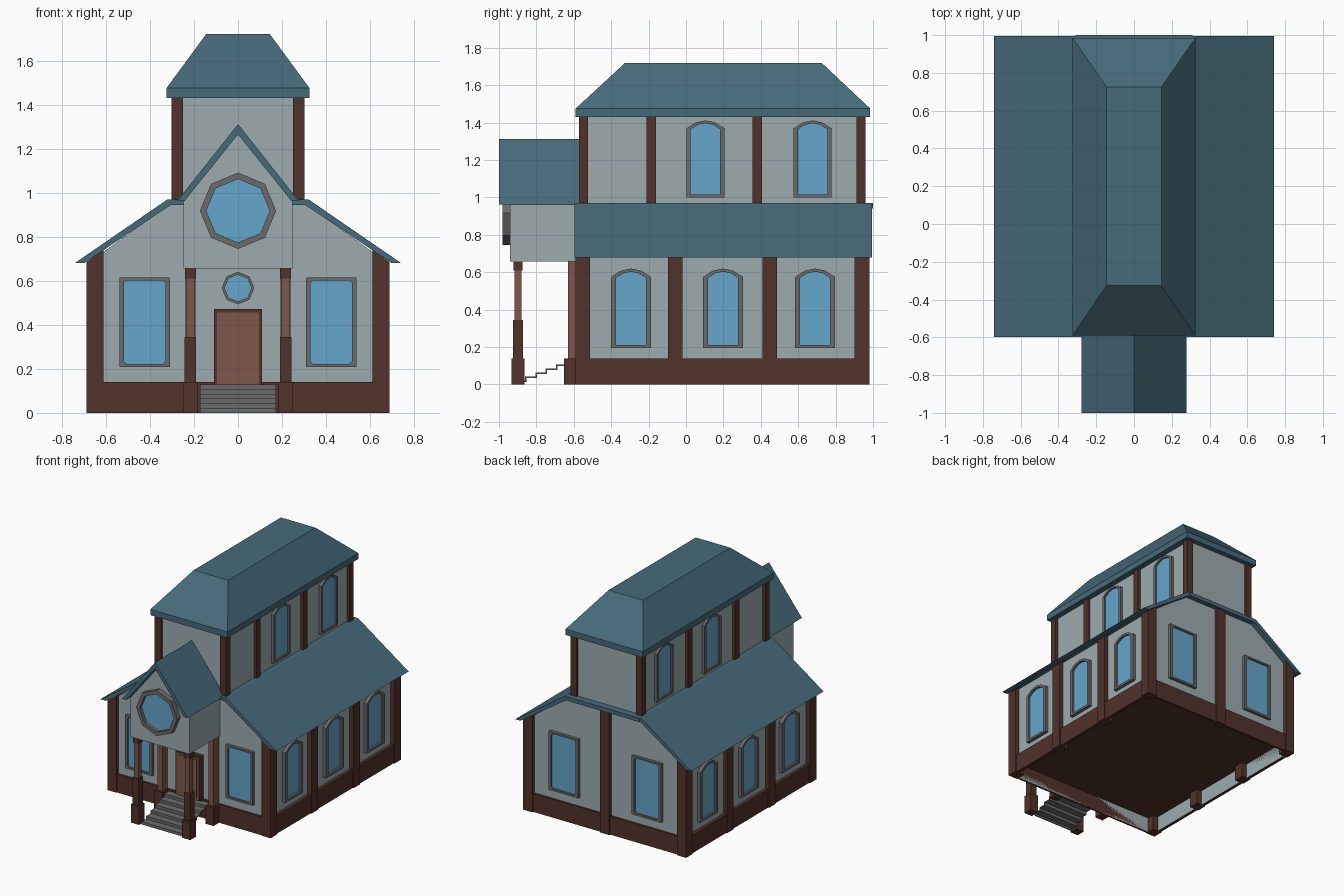
import bpy, bmesh, math

if "Cube" in bpy.data.objects:
    bpy.data.objects.remove(bpy.data.objects["Cube"])

def mat(name, c):
    m = bpy.data.materials.new(name)
    m.diffuse_color = (*c, 1)
    m.use_nodes = True
    m.node_tree.nodes["Principled BSDF"].inputs["Base Color"].default_value = m.diffuse_color
    return m

WALL = mat("pale_wall", (0.34, 0.41, 0.43))
ROOF = mat("slate_blue_roof", (0.062, 0.145, 0.195))
WOOD = mat("dark_wood", (0.085, 0.032, 0.024))
DOOR = mat("light_wood", (0.21, 0.093, 0.07))
STONE = mat("grey_stone", (0.15, 0.145, 0.145))
GLASS = mat("blue_glass", (0.13, 0.38, 0.60))

def finish(bm, name, m):
    bmesh.ops.recalc_face_normals(bm, faces=bm.faces)
    me = bpy.data.meshes.new(name)
    bm.to_mesh(me)
    bm.free()
    me.materials.append(m)
    ob = bpy.data.objects.new(name, me)
    bpy.context.collection.objects.link(ob)
    return ob

def at(p, axis, d):
    return (p[0], d, p[1]) if axis == 'y' else (d, p[0], p[1])

def loft(name, rings, m, open_bottom=False, closed=False):
    """Skin a list of equal-length rings; capped, or joined end to start."""
    bm = bmesh.new()
    vs = [[bm.verts.new(p) for p in r] for r in rings]
    n = len(vs[0])
    pairs = list(zip(vs, vs[1:])) + ([(vs[-1], vs[0])] if closed else [])
    for a, b in pairs:
        for i in range(n):
            j = (i + 1) % n
            bm.faces.new((a[i], a[j], b[j], b[i]))
    if not closed:
        bm.faces.new(vs[0])
        bm.faces.new(vs[-1])
    bmesh.ops.recalc_face_normals(bm, faces=bm.faces)
    if open_bottom:
        low = [f for f in bm.faces if f.normal.z < -0.9]
        bmesh.ops.delete(bm, geom=low, context='FACES_ONLY')
        me_normals = [f.normal.copy() for f in bm.faces]
    return finish(bm, name, m)

def prism(name, pts, axis, a, b, m, **k):
    return loft(name, [[at(p, axis, a) for p in pts], [at(p, axis, b) for p in pts]], m, **k)

def box(name, x0, x1, y0, y1, z0, z1, m):
    return prism(name, [(x0, z0), (x1, z0), (x1, z1), (x0, z1)], 'y', y0, y1, m)

def window(name, outer, inner, axis, wall, out, glass=0.4):
    """Raised frame ring with a pane set inside it."""
    ring = lambda pts, d: [at(p, axis, d) for p in pts]
    loft(name + "_frame", [ring(outer, wall), ring(outer, out), ring(inner, out), ring(inner, wall)],
         STONE, closed=True)
    d = wall + (out - wall) * glass
    prism(name + "_pane", inner, axis, wall, d, GLASS)

def arch(c, hw, z0, spring, top):
    r = top - spring
    return [(c - hw, z0), (c + hw, z0), (c + hw, spring), (c + hw * .5, spring + r * .75),
            (c, top), (c - hw * .5, spring + r * .75), (c - hw, spring)]

def rect(c, hw, z0, z1, k):
    h = hw - k
    return [(c - h, z0), (c + h, z0), (c + hw, z0 + k), (c + hw, z1 - k),
            (c + h, z1), (c - h, z1), (c - hw, z1 - k), (c - hw, z0 + k)]

def octagon(cz, r):
    return [(r * math.sin(i * math.pi / 4), cz + r * math.cos(i * math.pi / 4)) for i in range(8)]

WX, FY, BY = 0.655, -0.57, 0.955   # main wall planes

# main walls, open underneath, with a raised floor
prism("main_walls", [(-WX, 0), (WX, 0), (WX, .70), (.30, .955), (-.30, .955), (-WX, .70)],
      'y', FY, BY, WALL, open_bottom=True)
box("floor", -WX + .003, WX - .003, FY + .003, BY - .003, .115, .125, WOOD)

# plinth strips
box("front_plinth", -WX, WX, FY - .015, FY, 0, .14, WOOD)
box("back_plinth", -WX, WX, BY, BY + .015, 0, .14, WOOD)

for s, side in ((1, "right"), (-1, "left")):
    box(side + "_plinth", s * WX, s * .68, FY, BY, 0, .14, WOOD)
    # lower posts with tops cut to the roof slope
    for i, y in enumerate((-.551, -.058, .447, .941)):
        prism(f"{side}_post_{i}", [(s * .61, 0), (s * .688, 0), (s * .688, .685), (s * .61, .742)],
              'y', y - .039, y + .039, WOOD)
    # lower arched windows
    for i, y in enumerate((-.294, .198, .69)):
        window(f"{side}_window_{i}", arch(y, .107, .195, .575, .62),
               arch(y, .081, .212, .57, .603), 'x', s * WX, s * (WX + .025))
    # front and back square-topped windows
    window(f"front_{side}_window", rect(s * .424, .114, .208, .614, .001),
           rect(s * .424, .094, .222, .602, .012), 'y', FY, FY - .022)
    window(f"back_{side}_window", rect(s * .35, .125, .208, .655, .001),
           rect(s * .35, .103, .223, .642, .012), 'y', BY, BY + .022)
    # tower posts and arched windows
    for i, y in enumerate((-.548, -.185, .38, .936)):
        box(f"{side}_tower_post_{i}", s * .25, s * .302, y - .025, y + .025, .95, 1.44, WOOD)
    for i, y in enumerate((.104, .677)):
        window(f"{side}_tower_window_{i}", arch(y, .101, 1.0, 1.37, 1.412),
               arch(y, .079, 1.015, 1.365, 1.397), 'x', s * .28, s * .30)
    # porch columns: base, shaft, slender upper part, cap
    cx, cy = s * .216, -.898
    for part, h, z0, z1, m in (("base", .034, 0, .14, WOOD), ("shaft", .026, .14, .345, WOOD),
                               ("upper", .019, .345, .61, DOOR), ("cap", .025, .61, .66, WOOD)):
        box(f"{side}_column_{part}", cx - h, cx + h, cy - h, cy + h, z0, z1, m)
    # half columns against the wall
    box(f"{side}_pilaster_base", cx - .034, cx + .034, -.652, FY, 0, .14, WOOD)
    box(f"{side}_pilaster", cx - .022, cx + .022, -.632, FY, .14, .66, DOOR)

box("back_centre_post", -.039, .039, BY - .03, BY + .025, 0, .95, WOOD)

# main roof: two slopes and a flat top
prism("main_roof", [(.742, .68), (.32, .97), (-.32, .97), (-.742, .68), (-.698, .68),
                    (-.305, .945), (.305, .945), (.698, .68)], 'y', -.597, .995, ROOF)
box("roof_back_trim", -.31, .31, .99, 1.0, .94, .97, ROOF)

# tower and its hipped roof
box("tower_walls", -.28, .28, -.555, .945, .95, 1.44, WALL)
def level(x, y0, y1, z):
    return [(-x, y0, z), (x, y0, z), (x, y1, z), (-x, y1, z)]
loft("tower_roof", [level(.325, -.59, .985, 1.43), level(.325, -.59, .985, 1.475),
                    level(.145, -.325, .725, 1.72)], ROOF)

# porch gable and roof
prism("porch_gable", [(-.248, .657), (.248, .657), (.248, .965), (0, 1.27), (-.248, .965)],
      'y', -.94, -.55, WALL)
prism("porch_roof", [(.277, .962), (0, 1.312), (-.277, .962), (-.243, .962), (0, 1.265), (.243, .962)],
      'y', -1.0, -.55, ROOF)
window("gable_window", octagon(.918, .173), octagon(.918, .144), 'y', -.94, -.98)
window("over_door_window", octagon(.567, .074), octagon(.567, .061), 'y', FY, FY - .02)

# door with surround and raised panel
box("door_surround", -.108, .108, FY - .03, FY, .13, .472, WOOD)
box("door", -.095, .095, FY - .036, FY, .13, .455, DOOR)
box("door_panel", -.08, .08, FY - .041, FY, .15, .44, DOOR)

# stairs as a stepped sheet, hollow beneath
N, Y0, D, H = 6, -.915, .055, .0215
top, under = [], []
for i in range(N):
    top += [(Y0 + i * D, i * H), (Y0 + i * D, (i + 1) * H)]
    under += [(Y0 + i * D + .008, max(0, i * H - .008)), (Y0 + i * D + .008, (i + 1) * H - .008)]
top.append((Y0 + N * D, N * H))
under.append((Y0 + N * D, N * H - .008))
prism("stairs", top + under[::-1], 'x', -.172, .172, STONE)
